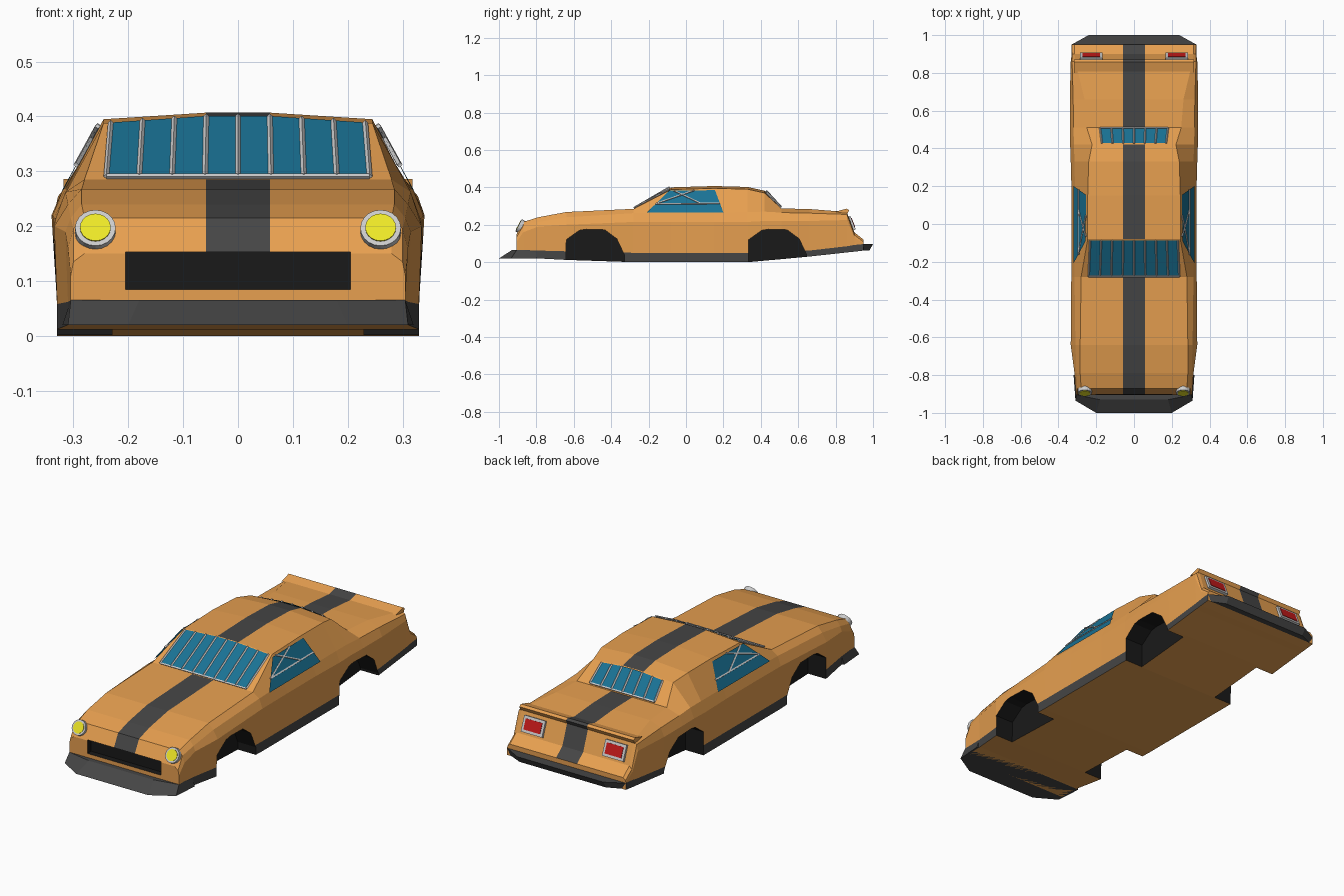
import bpy, bmesh, math
from mathutils import Vector

if "Cube" in bpy.data.objects:
    bpy.data.objects.remove(bpy.data.objects["Cube"])


def material(name, rgb):
    m = bpy.data.materials.new(name)
    m.diffuse_color = (*rgb, 1)
    m.use_nodes = True
    m.node_tree.nodes["Principled BSDF"].inputs["Base Color"].default_value = m.diffuse_color
    return m


ORANGE = material("orange_paint", (0.80, 0.35, 0.08))
DARK = material("dark_trim", (0.06, 0.06, 0.06))
BLACK = material("black", (0.01, 0.01, 0.01))
GLASS = material("blue_glass", (0.01, 0.17, 0.30))
WHITE = material("light_trim", (0.65, 0.65, 0.63))
YELLOW = material("yellow_lamp", (0.85, 0.80, 0.02))
RED = material("red_lamp", (0.55, 0.01, 0.01))


def finish(bm, name, *mats):
    bmesh.ops.recalc_face_normals(bm, faces=bm.faces)
    me = bpy.data.meshes.new(name)
    bm.to_mesh(me)
    bm.free()
    ob = bpy.data.objects.new(name, me)
    bpy.context.collection.objects.link(ob)
    for m in mats:
        me.materials.append(m)
    return ob


def loft(rings, name, mats, pick=lambda row, col: 0):
    """Bridge closed rings of points and cap both ends."""
    bm = bmesh.new()
    vs = [[bm.verts.new(p) for p in r] for r in rings]
    n = len(vs[0])
    for i in range(len(vs) - 1):
        for j in range(n):
            k = (j + 1) % n
            f = bm.faces.new((vs[i][j], vs[i][k], vs[i + 1][k], vs[i + 1][j]))
            f.material_index = pick(i, j)
    caps = [bm.faces.new(vs[0]), bm.faces.new(vs[-1])]
    for f in caps:
        f.material_index = pick(0, n - 1)
    return finish(bm, name, *mats)


# Body stations: y, underside z, skirt z, skirt w, shoulder z, w, belt z, w, top z, w
STATIONS = [
    (-.905, .020, .065, .305, .110, .305, .135, .300, .150, .280),
    (-.870, .020, .065, .305, .160, .310, .195, .300, .215, .280),
    (-.790, .020, .062, .310, .190, .315, .215, .305, .240, .285),
    (-.640, .012, .058, .330, .200, .335, .240, .310, .268, .285),
    (-.280, .000, .050, .330, .215, .332, .262, .315, .285, .280),
    (-.080, .000, .050, .330, .215, .330, .265, .312, .388, .245),
    (.150, .000, .050, .330, .215, .330, .265, .312, .395, .245),
    (.330, .000, .050, .330, .215, .335, .268, .315, .390, .240),
    (.420, .008, .052, .330, .220, .338, .270, .318, .370, .222),
    (.510, .016, .055, .330, .220, .340, .265, .320, .287, .250),
    (.660, .030, .062, .330, .220, .340, .262, .322, .284, .262),
    (.860, .052, .085, .330, .225, .335, .255, .328, .268, .310),
    (.900, .056, .092, .330, .130, .330, .145, .328, .160, .315),
    (.950, .062, .097, .330, .102, .330, .108, .328, .120, .315),
]
rings = []
for y, zb, zs, wl, zh, wh, zk, wk, zt, wt in STATIONS:
    crown = .012 if zt > .35 else 0
    half = [(wl, zb), (wl, zs), (wh, zh), (wk, zk), (wt, zt), (.058, zt + crown)]
    rings.append([(x, y, z) for x, z in half] + [(-x, y, z) for x, z in reversed(half)])


def body_paint(i, j):
    if j in (0, 10):
        return 1
    return 1 if j == 5 and i not in (4, 8) else 0


body = loft(rings, "body", (ORANGE, DARK, BLACK), body_paint)


# Wheel arches and grille are cut out, leaving black linings
def cut(ring_a, ring_b):
    c = loft([ring_a, ring_b], "cutter", (ORANGE, DARK, BLACK), lambda i, j: 2)
    c.hide_render = True
    m = body.modifiers.new("cut", 'BOOLEAN')
    m.object, m.solver = c, 'EXACT'
    bpy.context.view_layer.objects.active = body
    bpy.ops.object.modifier_apply(modifier="cut")
    bpy.data.objects.remove(c)


ARCH = [(-.158, -.05), (-.155, .12), (-.085, .17), (-.05, .176), (.05, .173),
        (.115, .125), (.155, .04), (.155, -.05)]
for s in (-1, 1):
    for yc in (-.485, .49):
        cut([(s * .23, yc + y, z) for y, z in ARCH], [(s * .45, yc + y, z) for y, z in ARCH])
GRILLE = [(-.205, .085), (.205, .085), (.205, .153), (-.205, .153)]
cut([(x, -.96, z) for x, z in GRILLE], [(x, -.875, z) for x, z in GRILLE])


# Front and rear lips
def outline(pts, z):
    return [(x, y, z) for x, y in pts] + [(-x, y, z) for x, y in reversed(pts)]


loft([outline([(.32, -.80), (.31, -.935), (.20, -1.0)], .020),
      outline([(.305, -.80), (.305, -.905), (.18, -.93)], .065)], "front_lip", (DARK,))
loft([outline([(.33, .88), (.33, .94), (.24, .98)], .062),
      outline([(.33, .88), (.33, .95), (.24, 1.0)], .096)], "rear_lip", (DARK,))

# Rear deck spoiler with the stripe running over it
SPOILER = [(.80, .270), (.858, .286), (.872, .278), (.862, .258)]
loft([[(x, y, z) for y, z in SPOILER] for x in (-.318, -.058, .058, .318)],
     "spoiler", (ORANGE, DARK), lambda i, j: 1 if i == 1 and j != 3 else 0)


# Windows: glass cells with light bars
def bars(name, segments, r=.005):
    bm = bmesh.new()
    for p, q in segments:
        p, q = Vector(p), Vector(q)
        d = q - p
        mat = d.to_track_quat('Z', 'Y').to_matrix().to_4x4()
        mat.translation = (p + q) / 2
        bmesh.ops.create_cone(bm, cap_ends=True, segments=4, radius1=r, radius2=r,
                              depth=d.length, matrix=mat)
    finish(bm, name, WHITE)


def screen(name, n, low, high, crown):
    """Low and high edges are (half width, y, z)."""
    lo, hi = [], []
    for i in range(n + 1):
        t = 2 * i / n - 1
        lo.append(Vector((t * low[0], low[1], low[2])))
        lift = crown * min(1, (1 - abs(t)) / .75)
        hi.append(Vector((t * high[0], high[1], high[2] + lift)))
    bm = bmesh.new()
    a, b = [bm.verts.new(p) for p in lo], [bm.verts.new(p) for p in hi]
    for i in range(n):
        bm.faces.new((a[i], a[i + 1], b[i + 1], b[i]))
    finish(bm, name + "_glass", GLASS)
    bars(name + "_bars", list(zip(lo, hi)) + [(lo[0], lo[-1])])


screen("windshield", 8, (.24, -.277, .291), (.232, -.088, .389), .012)
screen("rear_window", 6, (.18, .508, .296), (.17, .428, .371), .012)

for s, side in ((-1, "left"), (1, "right")):
    fl, bl, bt, ft = [Vector((s * x, y, z)) for x, y, z in
                      ((.321, -.21, .265), (.319, .20, .265), (.255, .155, .385), (.256, -.09, .382))]
    bm = bmesh.new()
    bm.faces.new([bm.verts.new(p) for p in (fl, bl, bt, ft)])
    finish(bm, side + "_side_glass", GLASS)
    f_mid, b_mid = fl.lerp(ft, .4), bl.lerp(bt, .4)
    bars(side + "_side_bars", [(f_mid, b_mid), (f_mid, ft.lerp(bt, .55)),
                               (ft.lerp(bt, .1), b_mid.lerp(f_mid, .3))], .005)


# Lamps
def place(ob, name, mat, rot):
    ob.name = name
    ob.rotation_euler = (math.radians(rot), 0, 0)
    ob.data.materials.append(mat)


for s, side in ((-1, "left"), (1, "right")):
    for part, r, d, m in (("headlight_ring", .037, .030, WHITE), ("headlight_lens", .028, .035, YELLOW)):
        bpy.ops.mesh.primitive_cylinder_add(vertices=20, radius=r, depth=d, location=(s * .26, -.882, .19))
        place(bpy.context.object, f"{side}_{part}", m, 62)
    for part, w, h, d, m in (("taillight_frame", .118, .078, .024, WHITE), ("taillight_lens", .092, .052, .029, RED)):
        bpy.ops.mesh.primitive_cube_add(size=1, location=(s * .226, .882, .207))
        ob = bpy.context.object
        ob.scale = (w, d, h)
        place(ob, f"{side}_{part}", m, 22)
